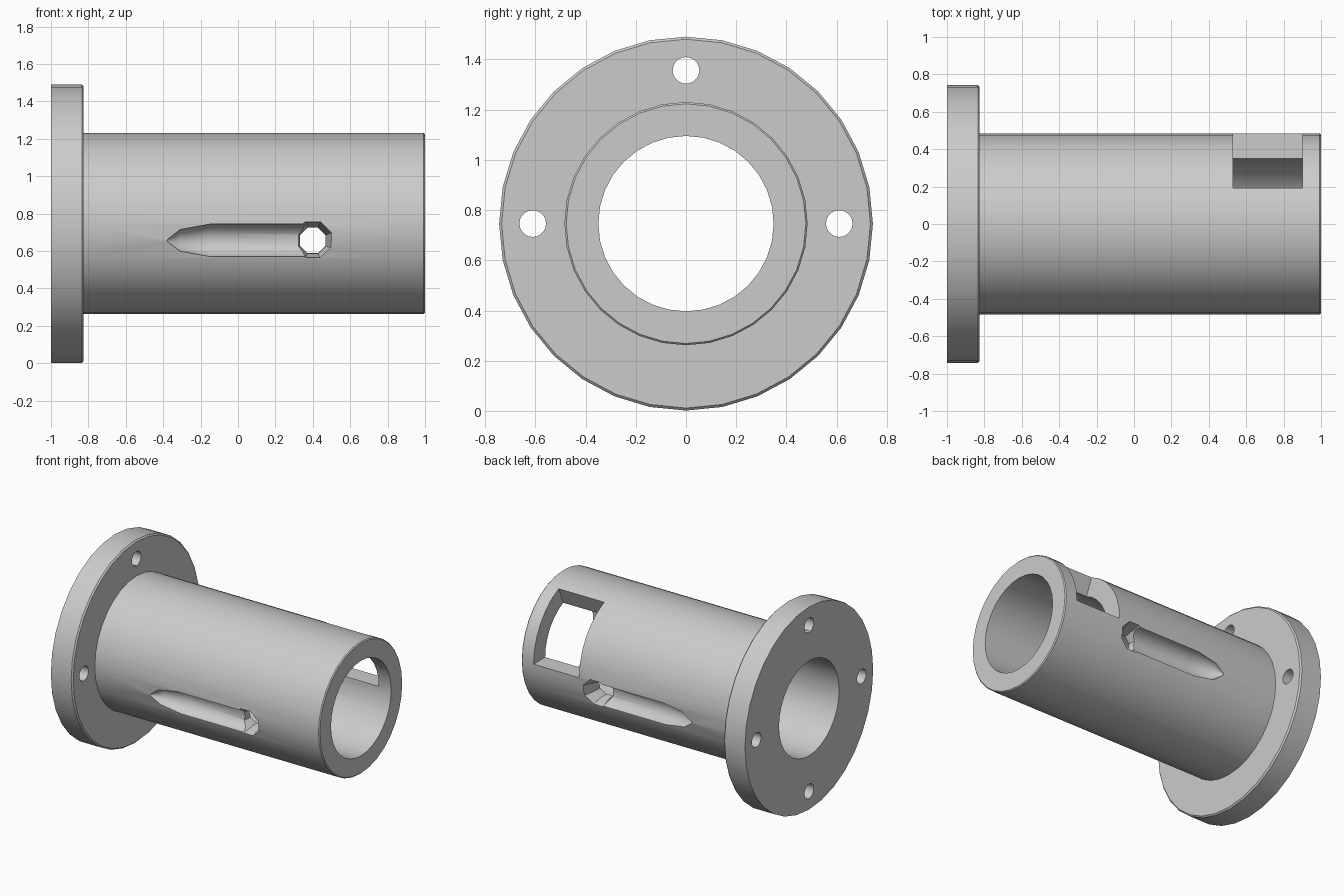
import bpy, bmesh, math
from mathutils import Matrix, Vector

old = bpy.data.objects.get("Cube")
if old:
    bpy.data.objects.remove(old, do_unlink=True)

AXIS_Z = 0.746
OUTER, BORE, RIM = 0.484, 0.349, 0.744
HOLE_CIRCLE = 0.61
SEGMENTS = 32

steel = bpy.data.materials.new("light grey steel")
steel.use_nodes = True
grey = (0.6, 0.6, 0.6, 1)
steel.diffuse_color = grey
steel.node_tree.nodes["Principled BSDF"].inputs["Base Color"].default_value = grey


def lathe(name, profile, segments, closed=False):
    """Revolve (position, radius) points about the x axis into a solid."""
    bm = bmesh.new()
    rings = []
    for x, r in profile:
        angles = [math.tau * i / segments for i in range(segments)]
        rings.append([bm.verts.new((x, r * math.sin(a), r * math.cos(a))) for a in angles])
    pairs = list(zip(rings, rings[1:]))
    if closed:
        pairs.append((rings[-1], rings[0]))
    else:
        bm.faces.new(rings[0])
        bm.faces.new(rings[-1])
    for a, b in pairs:
        for i in range(segments):
            j = (i + 1) % segments
            bm.faces.new((a[i], a[j], b[j], b[i]))
    return finish(name, bm)


def finish(name, bm):
    bmesh.ops.recalc_face_normals(bm, faces=bm.faces[:])
    mesh = bpy.data.meshes.new(name)
    bm.to_mesh(mesh)
    bm.free()
    mesh.materials.append(steel)
    obj = bpy.data.objects.new(name, mesh)
    bpy.context.collection.objects.link(obj)
    return obj


def wedge(name, x0, x1, a0, a1, reach):
    """Sector prism about the axis, angles measured from +y towards +z."""
    bm = bmesh.new()
    angles = [a0, (a0 + a1) / 2, a1]
    loops = []
    for x in (x0, x1):
        arc = [(x, reach * math.cos(a), reach * math.sin(a)) for a in angles]
        loops.append([bm.verts.new(p) for p in [(x, 0, 0)] + arc])
        bm.faces.new(loops[-1])
    for i in range(4):
        j = (i + 1) % 4
        bm.faces.new((loops[0][i], loops[0][j], loops[1][j], loops[1][i]))
    return finish(name, bm)


def cut(target, cutter):
    cutter.hide_render = True
    mod = target.modifiers.new("cut", "BOOLEAN")
    mod.object = cutter
    mod.operation = "DIFFERENCE"
    mod.solver = "EXACT"
    bpy.context.view_layer.objects.active = target
    bpy.ops.object.modifier_apply(modifier=mod.name)
    bpy.data.objects.remove(cutter, do_unlink=True)


# Flange and tube turned as one piece
body = lathe("flanged_sleeve", [
    (-1, BORE), (-1, RIM), (-0.835, RIM), (-0.825, RIM - 0.01),
    (-0.825, OUTER), (0.993, OUTER), (1, OUTER - 0.007), (1, BORE),
], SEGMENTS, closed=True)

# Four bolt holes in the flange
for k in range(4):
    drill = lathe("bolt_hole_cutter", [(-1.1, 0.053), (-0.7, 0.053)], 20)
    a = k * math.pi / 2
    drill.data.transform(Matrix.Translation(
        (0, HOLE_CIRCLE * math.cos(a), HOLE_CIRCLE * math.sin(a))))
    cut(body, drill)

# Window on the upper back of the tube
cut(body, wedge("window_cutter", 0.53, 0.90, 0, math.radians(66.5), 0.7))

# Pointed groove leading to a flared through-hole, on front and back
for side in (-1, 1):
    groove = lathe("groove_cutter", [
        (-0.38, 0.004), (-0.31, 0.06), (-0.15, 0.09), (0.36, 0.09)], 16)
    groove.data.transform(Matrix.Translation((0, side * 0.472, -0.09)))
    cut(body, groove)
    port = lathe("port_cutter", [(0.25, 0.07), (0.36, 0.075), (0.48, 0.108), (0.6, 0.108)], 8)
    port.data.transform(Matrix.Translation((0.4, 0, -0.09))
                        @ Matrix.Rotation(side * math.pi / 2, 4, "Z")
                        @ Matrix.Rotation(math.pi / 8, 4, "X"))
    cut(body, port)

body.data.transform(Matrix.Translation((0, 0, AXIS_Z)))
bpy.ops.object.select_all(action="DESELECT")
body.select_set(True)
bpy.context.view_layer.objects.active = body
bpy.ops.object.shade_smooth_by_angle(angle=math.radians(30))
